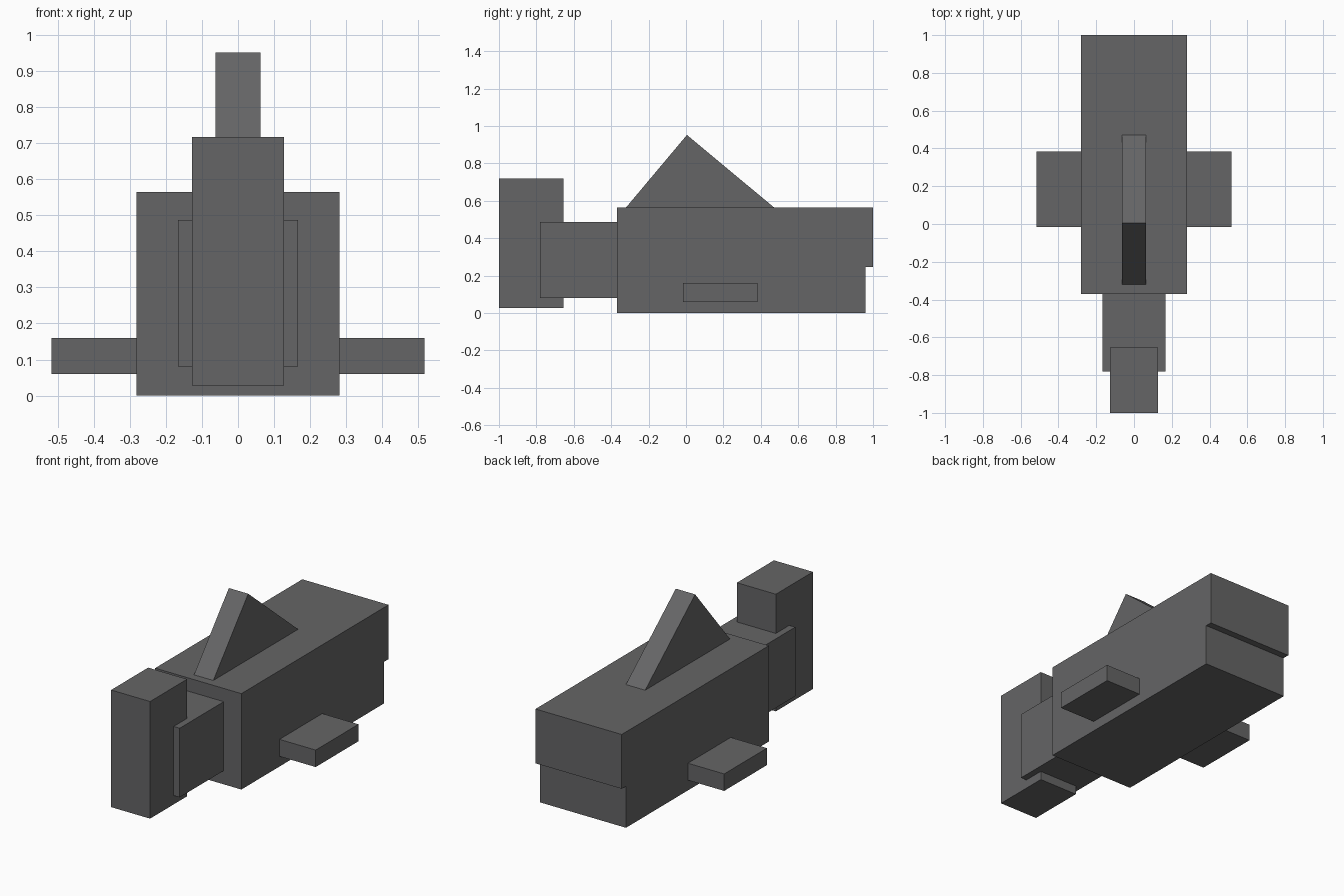
import bpy

if "Cube" in bpy.data.objects:
    bpy.data.objects.remove(bpy.data.objects["Cube"])

grey = bpy.data.materials.new("dark_grey")
grey.diffuse_color = (0.13, 0.13, 0.133, 1)
grey.use_nodes = True
grey.node_tree.nodes["Principled BSDF"].inputs["Base Color"].default_value = grey.diffuse_color


def extrude_profile(name, profile, x0, x1):
    """Solid made from a (y, z) outline, counter-clockwise from +x, spanning x0..x1."""
    n = len(profile)
    verts = [(x, y, z) for x in (x0, x1) for y, z in profile]
    faces = [tuple(reversed(range(n))), tuple(range(n, 2 * n))]
    faces += [(i, (i + 1) % n, n + (i + 1) % n, n + i) for i in range(n)]
    mesh = bpy.data.meshes.new(name)
    mesh.from_pydata(verts, [], faces)
    mesh.materials.append(grey)
    obj = bpy.data.objects.new(name, mesh)
    bpy.context.collection.objects.link(obj)
    return obj


def box(name, x0, x1, y0, y1, z0, z1):
    return extrude_profile(name, [(y0, z0), (y1, z0), (y1, z1), (y0, z1)], x0, x1)


# Main body with a stepped overhang at the back
extrude_profile("body", [(-0.37, 0), (0.96, 0), (0.96, 0.245), (1, 0.245),
                         (1, 0.565), (-0.37, 0.565)], -0.281, 0.281)

# Narrow tail block and upright tail fin at the front end
box("tail_block", -0.166, 0.166, -0.78, -0.37, 0.08, 0.487)
box("tail_fin", -0.127, 0.127, -1, -0.655, 0.028, 0.718)

# Triangular top fin
extrude_profile("top_fin", [(-0.32, 0.565), (0.47, 0.565), (0.005, 0.952)], -0.063, 0.063)

# Side fins
for side, x0, x1 in (("left", -0.517, -0.281), ("right", 0.281, 0.517)):
    box(side + "_side_fin", x0, x1, -0.015, 0.383, 0.06, 0.16)
